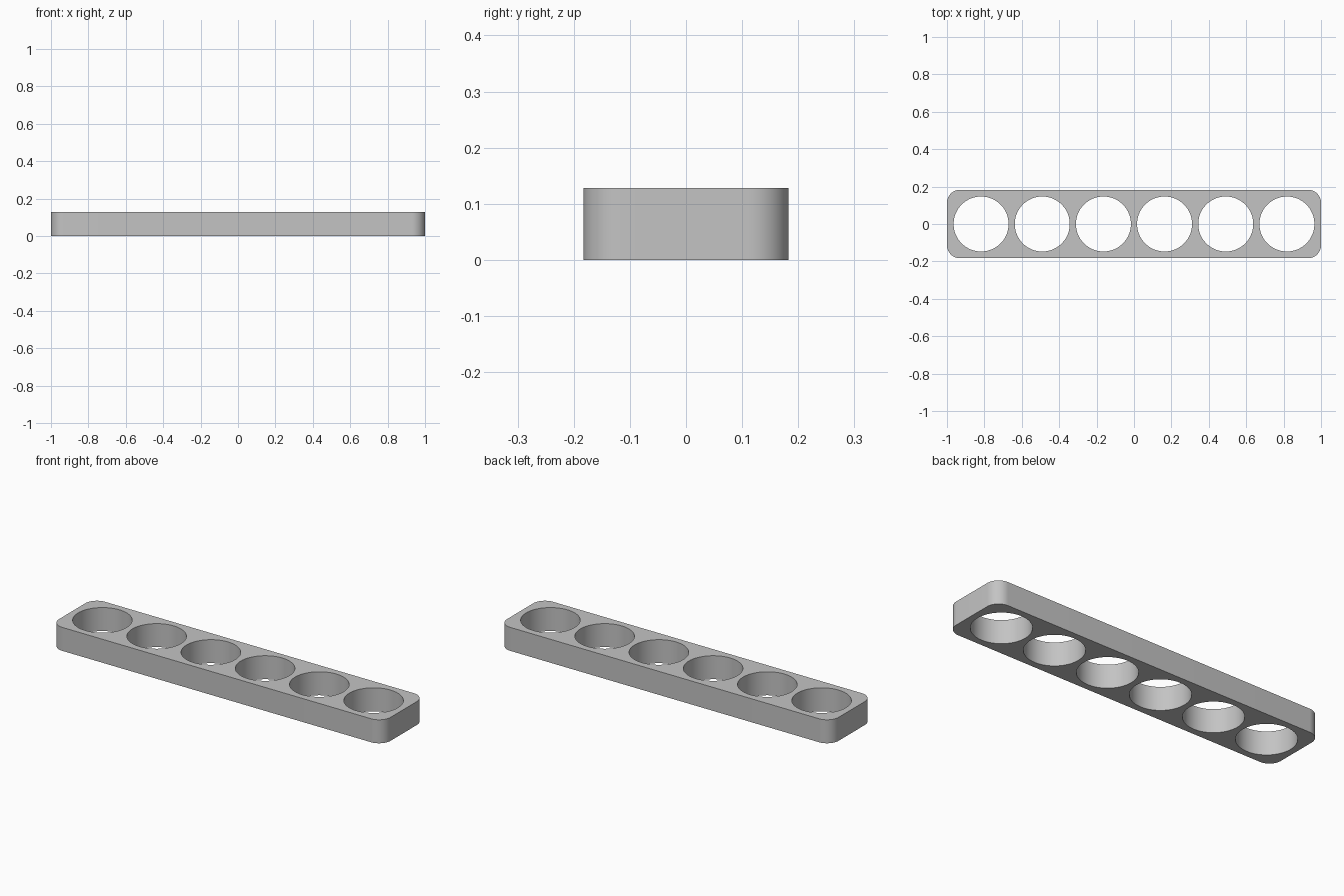
import bpy
import bmesh
import math
from mathutils import Matrix

LENGTH, WIDTH, HEIGHT = 2.0, 0.366, 0.128
CORNER = 0.07
HOLE_RADIUS, PITCH, HOLES = 0.147, 0.327, 6

default_cube = bpy.data.objects.get("Cube")
if default_cube:
    bpy.data.objects.remove(default_cube, do_unlink=True)

grey = bpy.data.materials.new("plain_grey")
grey.use_nodes = True
grey.diffuse_color = (0.55, 0.55, 0.55, 1)
grey.node_tree.nodes["Principled BSDF"].inputs["Base Color"].default_value = grey.diffuse_color


def add_object(name, bm):
    mesh = bpy.data.meshes.new(name)
    bm.to_mesh(mesh)
    bm.free()
    mesh.materials.append(grey)
    obj = bpy.data.objects.new(name, mesh)
    bpy.context.collection.objects.link(obj)
    return obj


# Bar with rounded upright corners
bm = bmesh.new()
bmesh.ops.create_cube(bm, size=1, matrix=Matrix.Translation((0, 0, HEIGHT / 2))
                      @ Matrix.Diagonal((LENGTH, WIDTH, HEIGHT, 1)))
upright = [e for e in bm.edges if abs(e.verts[0].co.z - e.verts[1].co.z) > HEIGHT / 2]
bmesh.ops.bevel(bm, geom=upright, offset=CORNER, offset_type='OFFSET',
                segments=16, profile=0.5, affect='EDGES')
holder = add_object("holder_bar", bm)

# Row of cylinders that cut the round through holes
bm = bmesh.new()
for i in range(HOLES):
    x = (i - (HOLES - 1) / 2) * PITCH
    bmesh.ops.create_cone(bm, cap_ends=True, segments=96, radius1=HOLE_RADIUS,
                          radius2=HOLE_RADIUS, depth=HEIGHT * 2,
                          matrix=Matrix.Translation((x, 0, HEIGHT / 2)))
cutter = add_object("hole_cutter", bm)
cutter.hide_render = True

cut = holder.modifiers.new("round_holes", 'BOOLEAN')
cut.operation = 'DIFFERENCE'
cut.solver = 'EXACT'
cut.object = cutter

# Apply the cut, drop the cutter and smooth the curved walls
bpy.ops.object.select_all(action='DESELECT')
holder.select_set(True)
bpy.context.view_layer.objects.active = holder
bpy.ops.object.modifier_apply(modifier=cut.name)
bpy.data.objects.remove(cutter, do_unlink=True)
bpy.ops.object.shade_smooth_by_angle(angle=math.radians(30))
